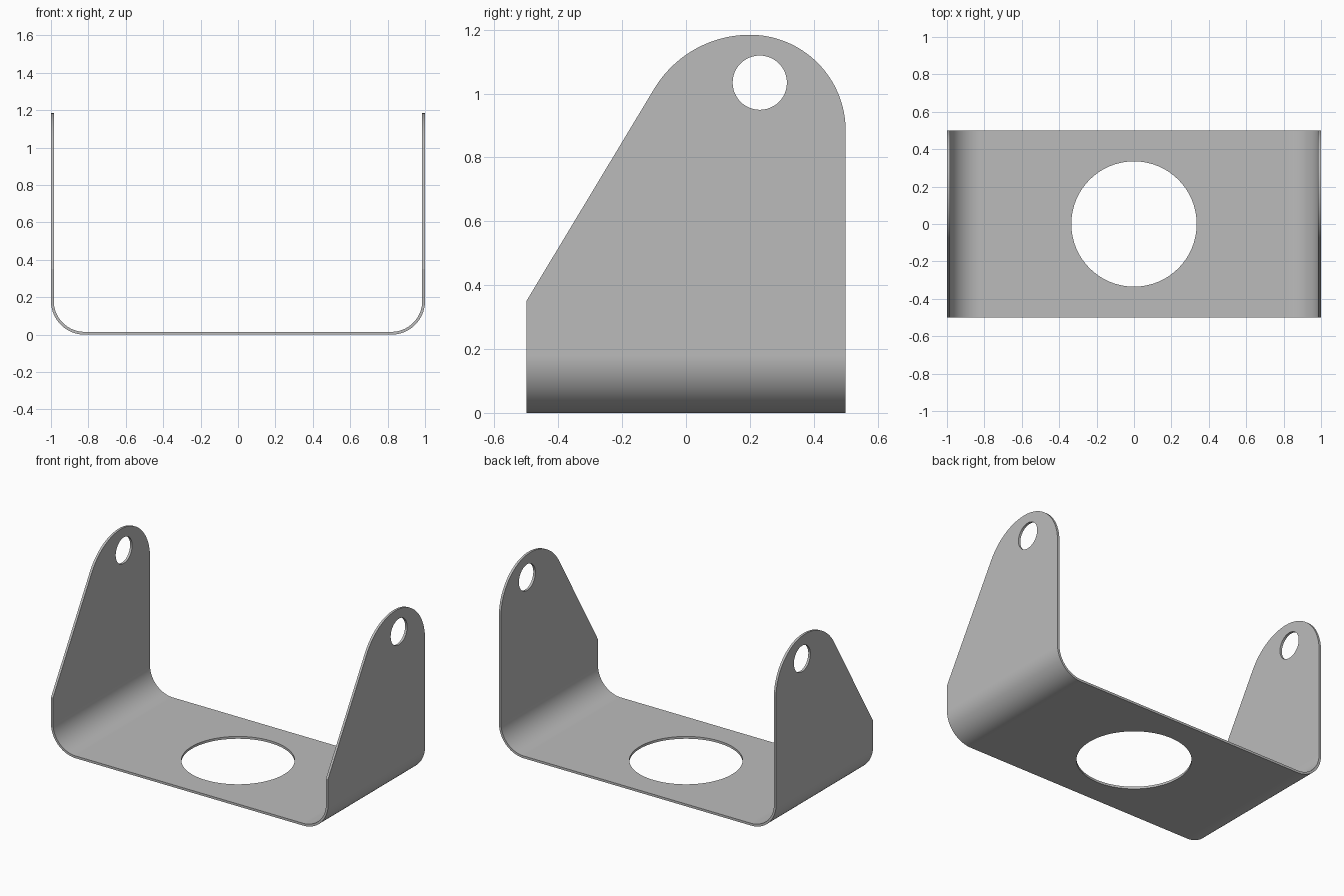
import bpy, bmesh
from math import sin, cos, pi, radians
from mathutils import Vector

if "Cube" in bpy.data.objects:
    bpy.data.objects.remove(bpy.data.objects["Cube"])

THICK, BEND, HEIGHT, HALF_Y = 0.015, 0.18, 1.184, 0.5

metal = bpy.data.materials.new("plain grey metal")
metal.use_nodes = True
grey = (0.5, 0.5, 0.5, 1)
metal.diffuse_color = grey
metal.node_tree.nodes["Principled BSDF"].inputs["Base Color"].default_value = grey


def arc(cx, cy, r, start, end, steps):
    """Points on an arc, angles in degrees."""
    angles = [radians(start + (end - start) * i / steps) for i in range(steps + 1)]
    return [(cx + r * cos(a), cy + r * sin(a)) for a in angles]


def prism(name, points, axis, reach):
    """Extrude a 2D outline both ways along x, y or z."""
    place = {"x": lambda a, b, d: (d, a, b),
             "y": lambda a, b, d: (a, d, b),
             "z": lambda a, b, d: (a, b, d)}[axis]
    bm = bmesh.new()
    face = bm.faces.new([bm.verts.new(place(a, b, -reach)) for a, b in points])
    moved = bmesh.ops.extrude_face_region(bm, geom=[face])["geom"]
    bmesh.ops.translate(bm, vec=Vector(place(0, 0, 2 * reach)),
                        verts=[v for v in moved if isinstance(v, bmesh.types.BMVert)])
    bmesh.ops.recalc_face_normals(bm, faces=bm.faces)
    mesh = bpy.data.meshes.new(name)
    bm.to_mesh(mesh)
    bm.free()
    mesh.materials.append(metal)
    obj = bpy.data.objects.new(name, mesh)
    bpy.context.collection.objects.link(obj)
    return obj


# Bent sheet: half of the U section, then its mirror image
outer = arc(1 - BEND, BEND, BEND, -90, 0, 24) + [(1, HEIGHT + 0.1)]
inner = [(1 - THICK, HEIGHT + 0.1)] + arc(1 - BEND, BEND, BEND - THICK, 0, -90, 24)
left = [(-x, z) for x, z in reversed(outer)]
left_inner = [(-x, z) for x, z in reversed(inner)]
bracket = prism("bent_bracket", left + outer + inner + left_inner, "y", HALF_Y)

# Ear outline: slanted front edge, two tangent arcs on top, straight back edge
ear = [(-0.6, -0.1), (0.6, -0.1), (0.6, 0.5), (HALF_Y, 0.5)]
ear += arc(0.2, HEIGHT - 0.3, 0.3, 0, 90, 32)
ear += arc(0.2, HEIGHT - 0.35, 0.35, 90, 148.9, 28)[1:]
ear += [(-HALF_Y, 0.35), (-0.6, 0.35)]

cuts = [(prism("ear_outline_cutter", ear, "x", 1.2), "INTERSECT"),
        (prism("ear_hole_cutter", arc(0.231, 1.034, 0.085, 0, 360, 48)[:-1], "x", 1.2), "DIFFERENCE"),
        (prism("base_hole_cutter", arc(0, 0, 0.335, 0, 360, 96)[:-1], "z", 0.1), "DIFFERENCE")]

bpy.ops.object.select_all(action="DESELECT")
bpy.context.view_layer.objects.active = bracket
bracket.select_set(True)
for cutter, operation in cuts:
    cutter.hide_render = True
    mod = bracket.modifiers.new("cut", "BOOLEAN")
    mod.object, mod.operation, mod.solver = cutter, operation, "EXACT"
    bpy.ops.object.modifier_apply(modifier=mod.name)
    bpy.data.objects.remove(cutter)

# Smooth bends with crisp sheet edges and flat panels
bpy.ops.object.shade_smooth_by_angle(angle=radians(30))
bracket.modifiers.new("flat_panels", "WEIGHTED_NORMAL").keep_sharp = True
